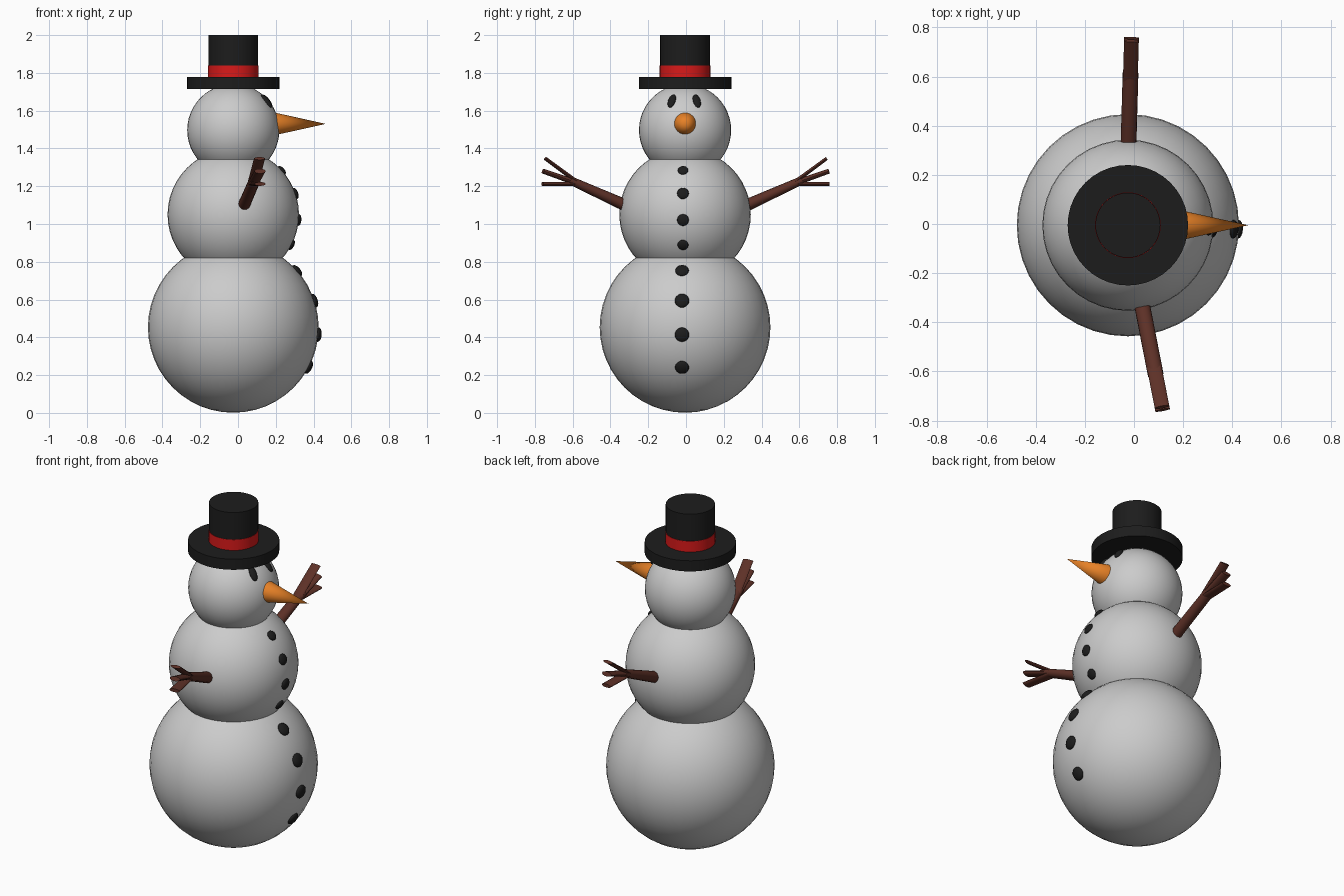
import bpy, math
from mathutils import Vector, Matrix

if "Cube" in bpy.data.objects:
    bpy.data.objects.remove(bpy.data.objects["Cube"])

CX, CY = -0.025, -0.005   # axis of the body


def material(name, rgb):
    m = bpy.data.materials.new(name)
    m.diffuse_color = (*rgb, 1)
    m.use_nodes = True
    m.node_tree.nodes["Principled BSDF"].inputs["Base Color"].default_value = m.diffuse_color
    return m


BLACK = material("black", (0.012, 0.012, 0.012))
RED = material("red", (0.7, 0.01, 0.01))
ORANGE = material("orange", (0.8, 0.22, 0.02))
BROWN = material("brown", (0.11, 0.03, 0.02))


def finish(name, mat=None):
    ob = bpy.context.object
    ob.name = name
    if mat:
        ob.data.materials.append(mat)
    bpy.ops.object.shade_smooth_by_angle(angle=math.radians(40))
    return ob


def ball(name, z, r):
    bpy.ops.mesh.primitive_uv_sphere_add(segments=40, ring_count=24, radius=r, location=(CX, CY, z))
    return finish(name)


def disc(name, z0, z1, r, mat):
    bpy.ops.mesh.primitive_cylinder_add(vertices=40, radius=r, depth=z1 - z0,
                                        location=(CX, CY, (z0 + z1) / 2))
    return finish(name, mat)


def pebble(name, ball_z, ball_r, y, z, size):
    """Flattened pebble seated on a ball; size = (depth, side, tangent) half sizes."""
    dy, dz = y - CY, z - ball_z
    n = Vector((math.sqrt(ball_r ** 2 - dy ** 2 - dz ** 2), dy, dz))
    pos = Vector((CX, CY, ball_z)) + n
    n.normalize()
    side = Vector((0, 0, 1)).cross(n).normalized()
    rot = Matrix((n, side, n.cross(side))).transposed().to_4x4()
    bpy.ops.mesh.primitive_uv_sphere_add(segments=16, ring_count=10, radius=1)
    ob = finish(name, BLACK)
    ob.matrix_world = Matrix.Translation(pos) @ rot @ Matrix.Diagonal((*size, 1))


def stick(name, p0, p1, wide, thick0, thick1, n=16):
    """Tapered stick with an elliptical section, wide sideways and thin upwards."""
    p0, p1 = Vector(p0), Vector(p1)
    d = (p1 - p0).normalized()
    side = d.cross(Vector((0, 0, 1))).normalized()
    up = side.cross(d)
    verts = []
    for p, t in ((p0, thick0), (p1, thick1)):
        for i in range(n):
            a = 2 * math.pi * i / n
            verts.append(p + side * wide * math.cos(a) + up * t * math.sin(a))
    faces = [(i, (i + 1) % n, n + (i + 1) % n, n + i) for i in range(n)]
    faces += [tuple(reversed(range(n))), tuple(range(n, 2 * n))]
    me = bpy.data.meshes.new(name)
    me.from_pydata(verts, [], faces)
    ob = bpy.data.objects.new(name, me)
    bpy.context.collection.objects.link(ob)
    bpy.ops.object.select_all(action='DESELECT')
    ob.select_set(True)
    bpy.context.view_layer.objects.active = ob
    finish(name, BROWN)


# Snow balls
LOW, MID, HEAD = (0.453, 0.452), (1.05, 0.348), (1.497, 0.244)
ball("lower_body", *LOW)
ball("upper_body", *MID)
ball("head", *HEAD)

# Hat
disc("hat_brim", 1.714, 1.777, 0.245, BLACK)
disc("hat_band", 1.77, 1.84, 0.134, RED)
disc("hat_crown", 1.77, 2.0, 0.132, BLACK)

# Nose
bpy.ops.mesh.primitive_cone_add(vertices=32, radius1=0.063, depth=0.285,
                                location=(0.3225, CY, 1.53), rotation=(0, math.pi / 2, 0))
finish("nose", ORANGE)

# Eyes
for tag, s in (("left", 1), ("right", -1)):
    pebble(f"{tag}_eye", *HEAD, CY - 0.004 + s * 0.066, 1.651, (0.014, 0.021, 0.043))

# Buttons
for i, (z, r) in enumerate(((1.284, 0.028), (1.162, 0.031), (1.021, 0.031), (0.889, 0.029))):
    pebble(f"upper_button_{i}", *MID, -0.016, z, (0.014, r, r))
for i, (z, r) in enumerate(((0.753, 0.036), (0.594, 0.038), (0.414, 0.038), (0.241, 0.037))):
    pebble(f"lower_button_{i}", *LOW, -0.021, z, (0.018, r, r))

# Arms: a stick that splits into three flat twigs
for tag, s, x0, x1 in (("left", 1, -0.023, -0.010), ("right", -1, 0.027, 0.117)):
    def at(y, z):
        return (x0 + (x1 - x0) * (y - 0.3) / 0.46, s * y, z)
    stick(f"{tag}_arm", at(0.29, 1.085), at(0.615, 1.232), 0.032, 0.033, 0.022)
    for j, (ya, za, yb, zb, t) in enumerate(((0.58, 1.225, 0.745, 1.347, 0.009),
                                             (0.58, 1.218, 0.757, 1.28, 0.013),
                                             (0.58, 1.212, 0.76, 1.212, 0.010))):
        stick(f"{tag}_twig_{j}", at(ya, za), at(yb, zb), 0.030, t * 1.2, t)
